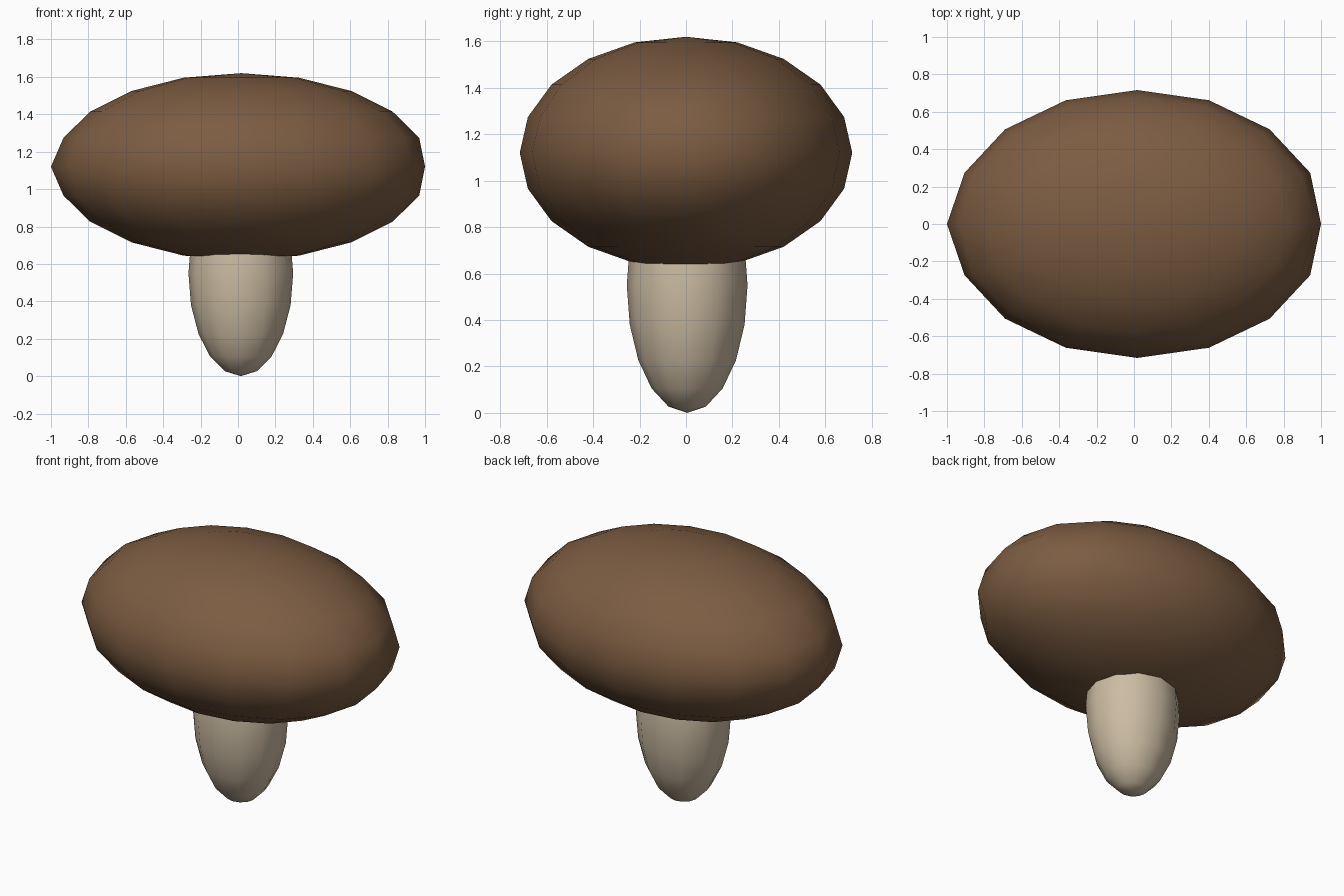
import bpy

default = bpy.data.objects.get("Cube")
if default:
    bpy.data.objects.remove(default, do_unlink=True)


def material(name, rgb):
    mat = bpy.data.materials.new(name)
    mat.use_nodes = True
    colour = (*rgb, 1.0)
    mat.diffuse_color = colour
    mat.node_tree.nodes["Principled BSDF"].inputs["Base Color"].default_value = colour
    return mat


def ellipsoid(name, segments, radii, centre, lean, mat):
    """Low-poly smooth ellipsoid, leaning slightly to +x between its fixed side tips."""
    bpy.ops.mesh.primitive_uv_sphere_add(segments=segments, ring_count=10, radius=1)
    obj = bpy.context.object
    obj.name = name
    for v in obj.data.vertices:
        x, y, z = v.co
        shift = 0 if abs(x) > 0.99 else lean
        v.co = (x * radii[0] + shift + centre[0],
                y * radii[1] + centre[1],
                z * radii[2] + centre[2])
    obj.data.materials.append(mat)
    bpy.ops.object.shade_smooth()
    return obj


brown = material("cap brown", (0.2, 0.107, 0.054))
cream = material("stem cream", (0.6, 0.5, 0.365))

# Wide oval cap
ellipsoid("mushroom_cap", 16, (1.0, 0.716, 0.5), (0, 0, 1.12), 0.018, brown)

# Rounded stem, its upper half buried in the cap
ellipsoid("mushroom_stem", 12, (0.28, 0.26, 0.55), (0.015, 0.005, 0.55), 0, cream)
